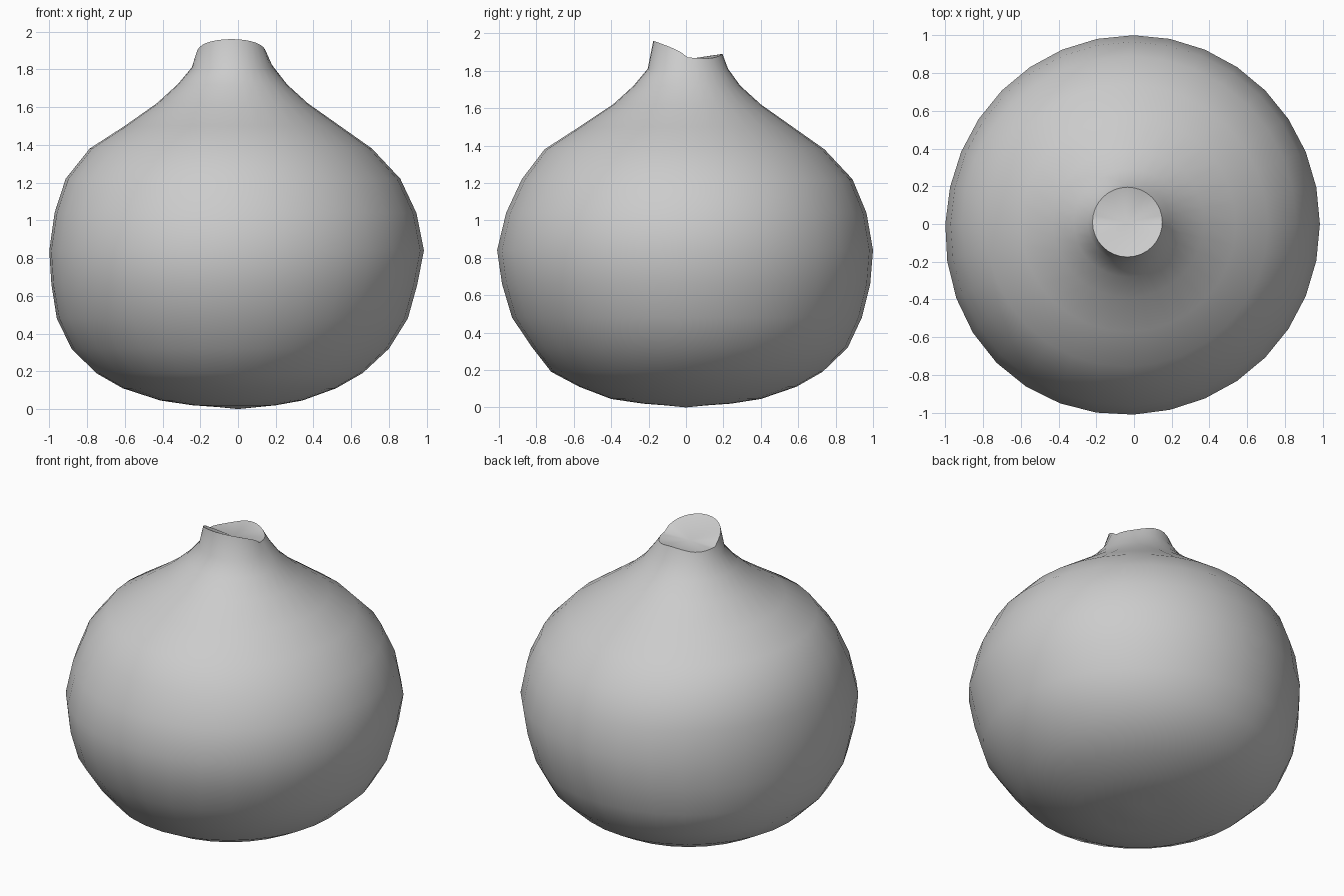
import bpy, bmesh, math

if "Cube" in bpy.data.objects:
    bpy.data.objects.remove(bpy.data.objects["Cube"])

SEGMENTS = 32

# Bulb outline, bottom to top: height, left x, right x, front y, back y
RINGS = [
    (0.010, -0.10, 0.10, -0.10, 0.10),
    (0.020, -0.24, 0.20, -0.23, 0.24),
    (0.045, -0.41, 0.34, -0.40, 0.40),
    (0.110, -0.61, 0.52, -0.57, 0.59),
    (0.190, -0.75, 0.66, -0.72, 0.73),
    (0.320, -0.88, 0.80, -0.82, 0.865),
    (0.480, -0.955, 0.90, -0.925, 0.94),
    (0.660, -0.98, 0.95, -0.975, 0.985),
    (0.840, -0.99, 0.985, -1.00, 1.00),
    (1.040, -0.965, 0.945, -0.955, 0.965),
    (1.220, -0.91, 0.86, -0.875, 0.89),
    (1.380, -0.785, 0.71, -0.755, 0.74),
    (1.500, -0.60, 0.54, -0.57, 0.57),
    (1.620, -0.43, 0.37, -0.39, 0.40),
    (1.720, -0.32, 0.26, -0.28, 0.29),
    (1.810, -0.245, 0.19, -0.205, 0.225),
]
NECK = (-0.22, 0.15, -0.175, 0.195)


def ring_point(spec, angle):
    left, right, front, back = spec
    return ((left + right) / 2 + (right - left) / 2 * math.cos(angle),
            (front + back) / 2 + (back - front) / 2 * math.sin(angle))


def rim_height(angle):
    # Torn stem: tall at the front, lower and slightly wavy at the back
    s = math.sin(angle)
    if s < 0:
        return 1.87 + 0.09 * (-s) ** 0.7
    return 1.87 + 0.02 * s ** 2 - 0.012 * math.sin(2 * angle) ** 2


bm = bmesh.new()
angles = [2 * math.pi * i / SEGMENTS for i in range(SEGMENTS)]
loops = []

# Bulb body, with a slight swelling at the front left
for z, *spec in RINGS:
    loop = []
    for a in angles:
        x, y = ring_point(spec, a)
        facing = max(0.0, math.cos(a - math.radians(225)))
        k = 1 + 0.04 * facing ** 4 * math.exp(-((z - 0.8) / 0.4) ** 2)
        loop.append(bm.verts.new((x * k, y * k, z)))
    loops.append(loop)

# Torn neck rim
loops.append([bm.verts.new((*ring_point(NECK, a), rim_height(a))) for a in angles])

for low, high in zip(loops, loops[1:]):
    for i in range(SEGMENTS):
        j = (i + 1) % SEGMENTS
        bm.faces.new((low[i], low[j], high[j], high[i]))

# Root tip below and cut face of the stem above
root = bm.verts.new((0, 0, 0))
cut = bm.verts.new((-0.035, 0.01, 1.862))
for i in range(SEGMENTS):
    j = (i + 1) % SEGMENTS
    bm.faces.new((loops[0][j], loops[0][i], root))
    bm.faces.new((loops[-1][i], loops[-1][j], cut))

bmesh.ops.recalc_face_normals(bm, faces=bm.faces[:])
mesh = bpy.data.meshes.new("bulb")
bm.to_mesh(mesh)
bm.free()
bulb = bpy.data.objects.new("bulb", mesh)
bpy.context.collection.objects.link(bulb)
bpy.context.view_layer.objects.active = bulb
bulb.select_set(True)
bpy.ops.object.shade_smooth_by_angle(angle=math.radians(40))
